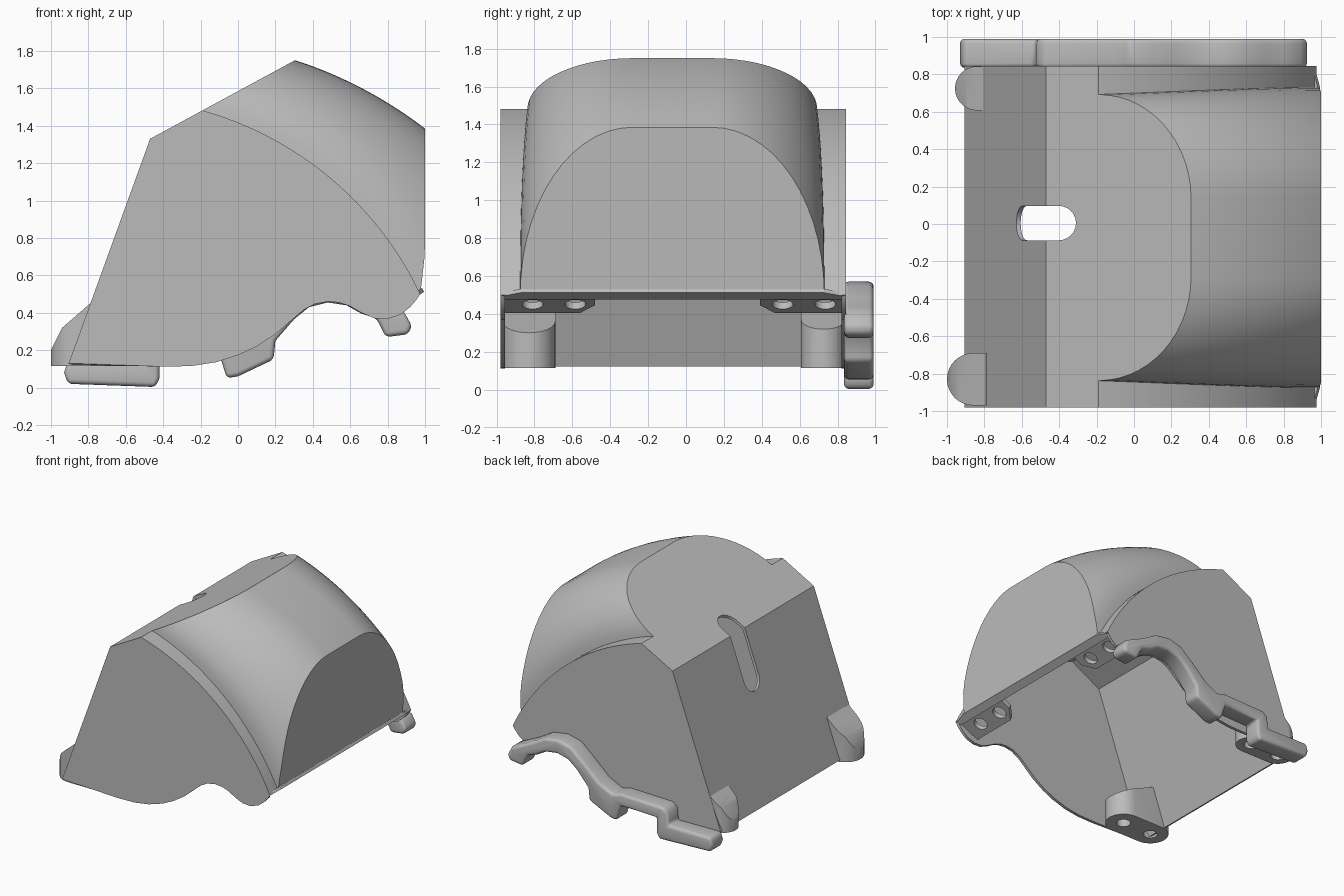
import bpy, bmesh, math
from mathutils import Vector as V

if "Cube" in bpy.data.objects:
    bpy.data.objects.remove(bpy.data.objects["Cube"])

grey = bpy.data.materials.new("light grey")
grey.diffuse_color = (0.5, 0.5, 0.5, 1)
grey.use_nodes = True
grey.node_tree.nodes["Principled BSDF"].inputs["Base Color"].default_value = grey.diffuse_color


def finish(bm, name, mods=()):
    bmesh.ops.recalc_face_normals(bm, faces=bm.faces)
    me = bpy.data.meshes.new(name)
    bm.to_mesh(me)
    bm.free()
    me.materials.append(grey)
    ob = bpy.data.objects.new(name, me)
    bpy.context.collection.objects.link(ob)
    return ob


def activate(ob):
    bpy.ops.object.select_all(action='DESELECT')
    ob.select_set(True)
    bpy.context.view_layer.objects.active = ob


def apply_mod(ob, kind, **props):
    m = ob.modifiers.new(kind, kind)
    for k, v in props.items():
        setattr(m, k, v)
    activate(ob)
    bpy.ops.object.modifier_apply(modifier=m.name)


def smooth(ob, angle=30):
    activate(ob)
    bpy.ops.object.shade_smooth_by_angle(angle=math.radians(angle))


def prism_bm(pts, vec):
    bm = bmesh.new()
    f = bm.faces.new([bm.verts.new(p) for p in pts])
    r = bmesh.ops.extrude_face_region(bm, geom=[f])
    bmesh.ops.translate(bm, vec=vec, verts=[g for g in r['geom'] if isinstance(g, bmesh.types.BMVert)])
    return bm


def drill(ob, centre, axis, r):
    # round screw hole through a part
    axis = V(axis).normalized()
    u = axis.orthogonal().normalized()
    w = axis.cross(u)
    ring = [V(centre) - axis * 0.6 + (u * math.cos(a) + w * math.sin(a)) * r
            for a in (2 * math.pi * i / 24 for i in range(24))]
    c = finish(prism_bm(ring, axis * 1.2), "hole_cutter")
    c.hide_render = True
    apply_mod(ob, 'BOOLEAN', object=c, operation='DIFFERENCE', solver='EXACT')
    bpy.data.objects.remove(c)


# ---- main cover: thin shell open underneath
Y0, Y1, YC = -0.98, 0.845, -0.0725
CX, CZ = -0.69, -0.29
NT, NA = 24, 14


def slope_z(x):
    return 1.33 + (x + 0.47) * 0.542


def sweep(h, t):
    # point on the arched sweep: h = height in the arch, t = along the sweep
    xa = -0.19 + 0.495 * h
    ax, az = xa - CX, slope_z(xa) - CZ
    bx, bz = 0.975 + 0.025 * min(1, 4 * h) - CX, 0.5 + 0.885 * h - CZ
    a = math.atan2(az, ax) * (1 - t) + math.atan2(bz, bx) * t
    r = math.hypot(ax, az) * (1 - t) + math.hypot(bx, bz) * t
    return CX + r * math.cos(a), CZ + r * math.sin(a)


def hood_point(i, t):
    # arch section: quarter ellipse, flat top, quarter ellipse
    a = math.pi / 2 * (i if i <= NA else 2 * NA + 1 - i) / NA
    half = 0.765 + 0.038 * math.sin(t * math.pi / 2)
    dy = 0.21 + (half - 0.21) * math.cos(a)
    x, z = sweep(math.sin(a), t)
    return V((x, YC + (-dy if i <= NA else dy), z))


bm = bmesh.new()


def face(pts):
    bm.faces.new([bm.verts.new(p) for p in pts])


ts = [k / NT for k in range(NT + 1)]
ni = 2 * NA + 2
for k in range(NT):
    for i in range(ni - 1):
        face([hood_point(i, ts[k]), hood_point(i + 1, ts[k]),
              hood_point(i + 1, ts[k + 1]), hood_point(i, ts[k + 1])])
    # shoulders beside the hood
    for i, ys in ((0, Y0), (ni - 1, Y1)):
        p, q = hood_point(i, ts[k]), hood_point(i, ts[k + 1])
        face([p, q, (q.x, ys, q.z), (p.x, ys, p.z)])
face([hood_point(i, 1) for i in range(ni)])

# side plates with the wavy lower edge
wave = [(0.955, 0.47), (0.92, 0.43), (0.87, 0.39), (0.8, 0.367), (0.73, 0.37), (0.66, 0.4),
        (0.6, 0.435), (0.54, 0.455), (0.48, 0.46), (0.41, 0.447), (0.35, 0.415), (0.28, 0.355),
        (0.2, 0.285), (0.1, 0.22), (0.0, 0.173), (-0.12, 0.135), (-0.25, 0.115), (-0.4, 0.112), (-0.905, 0.13)]
for ys in (Y0, Y1):
    face([(x, ys, z) for x, z in [(-0.47, 1.33)] + [sweep(0, t) for t in ts] + wave])

# sloped top and back plate, both notched for the slot across their crease
SR, SY = 0.092, 0.005
semi = [math.pi * j / 12 for j in range(13)]
notch = [(-0.47, SY + SR)] + [(-0.31 - SR + SR * math.sin(a), SY + SR * math.cos(a)) for a in semi] + [(-0.47, SY - SR)]
outline = [(-0.47, Y1)] + notch + [(-0.47, Y0), (-0.19, Y0)]
outline += [tuple(hood_point(i, 0).xy) for i in range(ni)] + [(-0.19, Y1)]
face([(x, y, slope_z(x)) for x, y in outline])


def back_x(z):
    return -0.47 - 0.3625 * (1.33 - z)


notch = [(1.33, SY + SR)] + [(0.89 + SR - SR * math.sin(a), SY + SR * math.cos(a)) for a in semi] + [(1.33, SY - SR)]
face([(back_x(z), y, z) for z, y in [(1.33, Y1)] + notch + [(1.33, Y0), (0.13, Y0), (0.13, Y1)]])

bmesh.ops.remove_doubles(bm, verts=bm.verts, dist=0.0005)
bmesh.ops.recalc_face_normals(bm, faces=bm.faces)
end = max(bm.faces, key=lambda f: f.calc_center_median().x)
flip = end.normal.x < 0
cover = finish(bm, "cover_shell")
if flip:
    cover.data.flip_normals()
apply_mod(cover, 'SOLIDIFY', thickness=0.025, offset=-1)
smooth(cover)

# lip under the end wall
finish(prism_bm([(0.94, Y0 + 0.02, 0.475), (0.97, Y0 + 0.02, 0.495), (0.995, YC - 0.8, 0.512),
                 (0.995, YC + 0.8, 0.512), (0.97, Y1 - 0.02, 0.495), (0.94, Y1 - 0.02, 0.475)],
               V((-0.012, 0, 0.02))), "end_lip")

# ---- screw bosses at the back corners
for name, y, x0, r in (("front_boss", -0.83, -1.0, 0.14), ("rear_boss", 0.725, -0.957, 0.118)):
    x1 = -0.45
    arc = [math.pi / 2 + math.pi * j / 16 for j in range(17)]
    pts = [(x0 + r + r * math.cos(a), y + r * math.sin(a), 0.115) for a in arc]
    pts += [(x1 - r - r * math.cos(a), y - r * math.sin(a), 0.115) for a in arc]
    bm = prism_bm(pts, V((0, 0, 0.6)))
    for (ax, az), (bx, bz) in (((-1, 0.2), (-0.94, 0.32)), ((-0.94, 0.32), (-0.79, 0.45)),
                               ((-0.79, 0.45), (-0.45, 0.3))):
        cut = bmesh.ops.bisect_plane(bm, geom=bm.verts[:] + bm.edges[:] + bm.faces[:],
                                     plane_co=(ax + x0 + 1, 0, az), plane_no=(az - bz, 0, bx - ax),
                                     clear_outer=True)
        edges = [e for e in cut['geom_cut'] if isinstance(e, bmesh.types.BMEdge)]
        bmesh.ops.edgeloop_fill(bm, edges=edges)
    boss = finish(bm, name)
    for hx in (x0 + r, x1 - r):
        # blind holes from below
        drill(boss, (hx, y, -0.4), (0, 0, 1), 0.055)
    smooth(boss)

# ---- screw tabs under the end wall
d = V((-0.18, 0, -0.09))
n = V((-0.09, 0, 0.18)).normalized()
for name, ya, yb, holes in (("front_tab", -0.96, -0.48, (-0.81, -0.585)),
                            ("rear_tab", 0.83, 0.39, (0.735, 0.51))):
    s = 1 if yb > ya else -1
    o = V((0.955, 0, 0.495))
    uv = [(0, ya), (0, yb), (0.55, yb), (1, yb - 0.08 * s), (1, ya)]
    tab = finish(prism_bm([o + d * u + V((0, y, 0)) for u, y in uv], n * 0.04), name)
    for hy in holes:
        drill(tab, o + d * 0.5 + V((0, hy, 0)), n, 0.055)
    smooth(tab)

# ---- rounded edge clip along the rear side
lower = [(-0.93, 0.08), (-0.91, 0.02), (-0.44, 0.003), (-0.42, 0.05), (-0.42, 0.17), (-0.1, 0.18),
         (-0.06, 0.05), (0.0, 0.06), (0.19, 0.15), (0.2, 0.25), (0.3, 0.365), (0.38, 0.43), (0.48, 0.455),
         (0.58, 0.44), (0.66, 0.395), (0.74, 0.37), (0.79, 0.27), (0.91, 0.285), (0.93, 0.33)]
upper = [(0.89, 0.4), (0.8, 0.44), (0.7, 0.49), (0.6, 0.55), (0.47, 0.57), (0.35, 0.54), (0.22, 0.43),
         (0.1, 0.32), (-0.02, 0.26), (-0.1, 0.28), (-0.48, 0.27), (-0.52, 0.23), (-0.53, 0.135), (-0.91, 0.14)]
clip = finish(prism_bm([(x, 0.835, z) for x, z in lower + upper], V((0, 0.155, 0))), "edge_clip")
apply_mod(clip, 'BEVEL', width=0.03, segments=4, limit_method='ANGLE', angle_limit=math.radians(40))
smooth(clip, 40)
